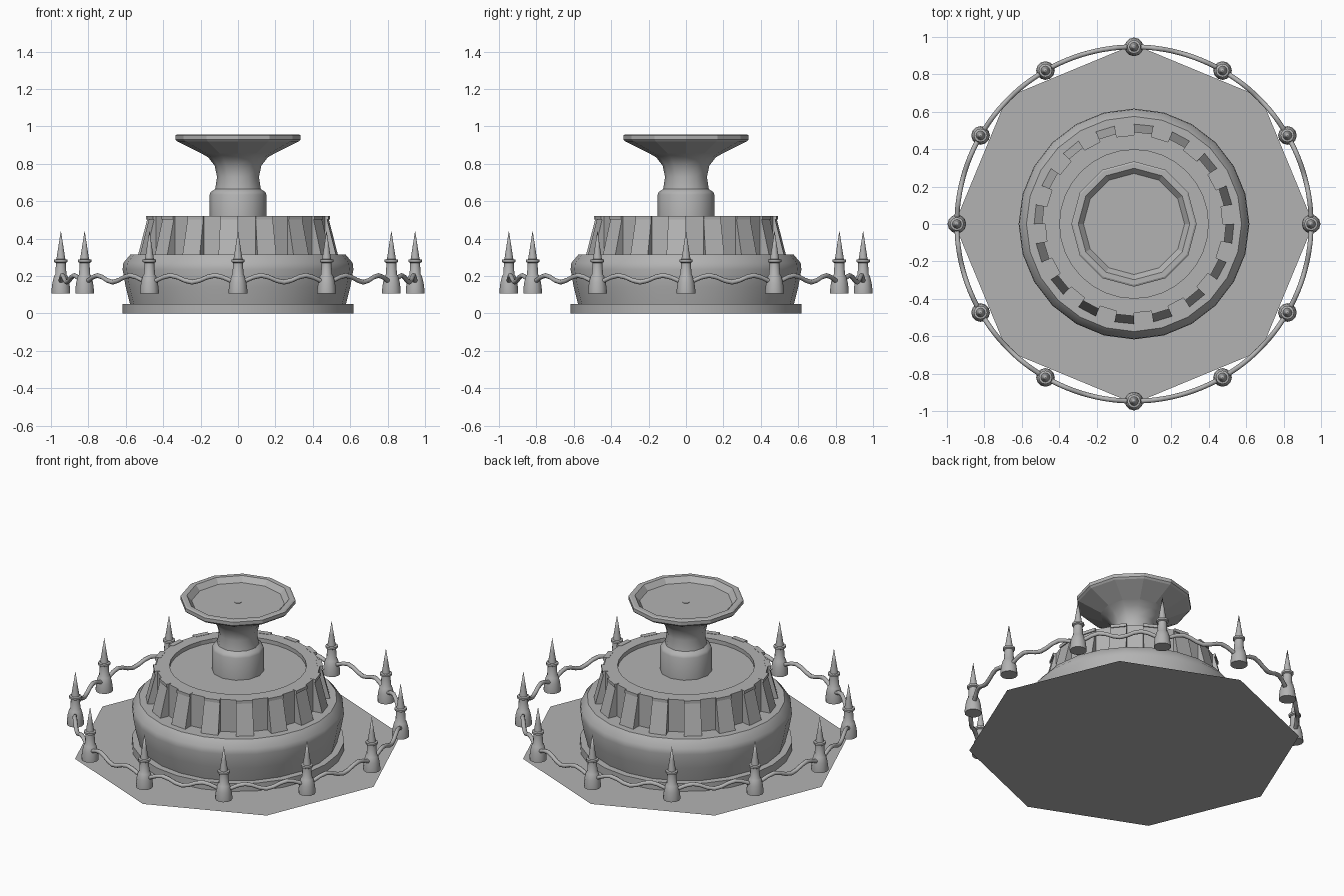
import bpy, bmesh, math
from mathutils import Matrix

cube = bpy.data.objects.get("Cube")
if cube:
    bpy.data.objects.remove(cube, do_unlink=True)

stone = bpy.data.materials.new("grey_stone")
stone.use_nodes = True
grey = (0.45, 0.45, 0.45, 1)
stone.diffuse_color = grey
stone.node_tree.nodes["Principled BSDF"].inputs["Base Color"].default_value = grey


def finish(name, bm, smooth=None):
    bmesh.ops.recalc_face_normals(bm, faces=bm.faces)
    mesh = bpy.data.meshes.new(name)
    bm.to_mesh(mesh)
    bm.free()
    mesh.materials.append(stone)
    obj = bpy.data.objects.new(name, mesh)
    bpy.context.collection.objects.link(obj)
    if smooth:
        bpy.ops.object.select_all(action="DESELECT")
        obj.select_set(True)
        bpy.context.view_layer.objects.active = obj
        bpy.ops.object.shade_smooth_by_angle(angle=math.radians(smooth))
    return obj


def polar(r, a, z):
    return (r * math.cos(a), r * math.sin(a), z)


def lathe(name, profile, sides, smooth=None):
    """Revolve (radius, height) pairs about z; radius 0 closes to a point."""
    bm = bmesh.new()
    rings = []
    for r, z in profile:
        n = sides if r > 0 else 1
        rings.append([bm.verts.new(polar(r, math.tau * i / sides, z)) for i in range(n)])
    for low, high in zip(rings, rings[1:]):
        for i in range(sides):
            j = (i + 1) % sides
            if len(high) == 1:
                bm.faces.new((low[i], low[j], high[0]))
            elif len(low) == 1:
                bm.faces.new((low[0], high[j], high[i]))
            else:
                bm.faces.new((low[i], low[j], high[j], high[i]))
    return finish(name, bm, smooth)


# Flat octagonal ground plate
bm = bmesh.new()
bmesh.ops.create_circle(bm, cap_ends=True, segments=8, radius=0.96,
                        matrix=Matrix.Rotation(math.pi / 2, 4, "Z"))
finish("ground_plate", bm)

# Rounded base on its flange
lathe("base_flange", [(0.617, 0), (0.617, 0.05), (0.57, 0.05)], 24, 35)
lathe("base_bowl", [(0.577, 0.05), (0.6, 0.14), (0.617, 0.235), (0.613, 0.27),
                    (0.575, 0.315), (0.46, 0.315)], 24, 35)

# Drum with a shallow recessed top
lathe("drum", [(0.475, 0.31), (0.475, 0.52), (0.397, 0.52), (0.397, 0.495), (0, 0.495)], 32)

# Flared staves, each with a thin lip under the rim
teeth = 16
step = math.tau / teeth
bm = bmesh.new()
for k in range(teeth):
    for profile in ([(0.46, 0.31), (0.535, 0.31), (0.485, 0.505), (0.46, 0.505)],
                    [(0.46, 0.503), (0.492, 0.503), (0.492, 0.522), (0.46, 0.522)]):
        ends = [[bm.verts.new(polar(r, a, z)) for r, z in profile]
                for a in (step * (k - 0.5), step * k)]
        for end in ends:
            bm.faces.new(end)
        for i in range(4):
            j = (i + 1) % 4
            bm.faces.new((ends[0][i], ends[0][j], ends[1][j], ends[1][i]))
finish("drum_staves", bm)

# Column and flaring neck
lathe("column", [(0.152, 0.49), (0.152, 0.635), (0.145, 0.65), (0.122, 0.665),
                 (0.112, 0.73), (0.125, 0.79), (0.16, 0.835), (0.195, 0.855)], 12, 35)

# Upper basin
lathe("upper_basin", [(0.15, 0.85), (0.195, 0.855), (0.325, 0.92), (0.335, 0.93),
                      (0.335, 0.952), (0.325, 0.957), (0.298, 0.957),
                      (0.27, 0.925), (0, 0.925)], 12)
lathe("basin_spout", [(0.02, 0.924), (0.02, 0.928), (0, 0.928)], 12)

# Ring of spired posts
ring_radius = 0.947
post = lathe("post_1", [(0, 0.107), (0.05, 0.107), (0.05, 0.125), (0.045, 0.165),
                        (0.036, 0.2), (0.03, 0.208), (0.026, 0.27), (0.036, 0.275),
                        (0.036, 0.287), (0.024, 0.29), (0.013, 0.36), (0, 0.443)], 12, 35)
for k in range(12):
    obj = post if k == 0 else post.copy()
    if k:
        obj.name = f"post_{k + 1}"
        bpy.context.collection.objects.link(obj)
    obj.location = polar(ring_radius, math.tau * k / 12, 0)

# Wavy rail threading the posts
bm = bmesh.new()
count, tube_sides = 144, 8
rings = []
for i in range(count):
    a = math.tau * i / count
    z = 0.185 - 0.018 * math.cos(24 * a)
    rings.append([bm.verts.new(polar(ring_radius + 0.013 * math.cos(t), a,
                                     z + 0.013 * math.sin(t)))
                  for t in (math.tau * s / tube_sides for s in range(tube_sides))])
for i in range(count):
    here, there = rings[i], rings[(i + 1) % count]
    for s in range(tube_sides):
        t = (s + 1) % tube_sides
        bm.faces.new((here[s], here[t], there[t], there[s]))
finish("wavy_rail", bm, 50)
